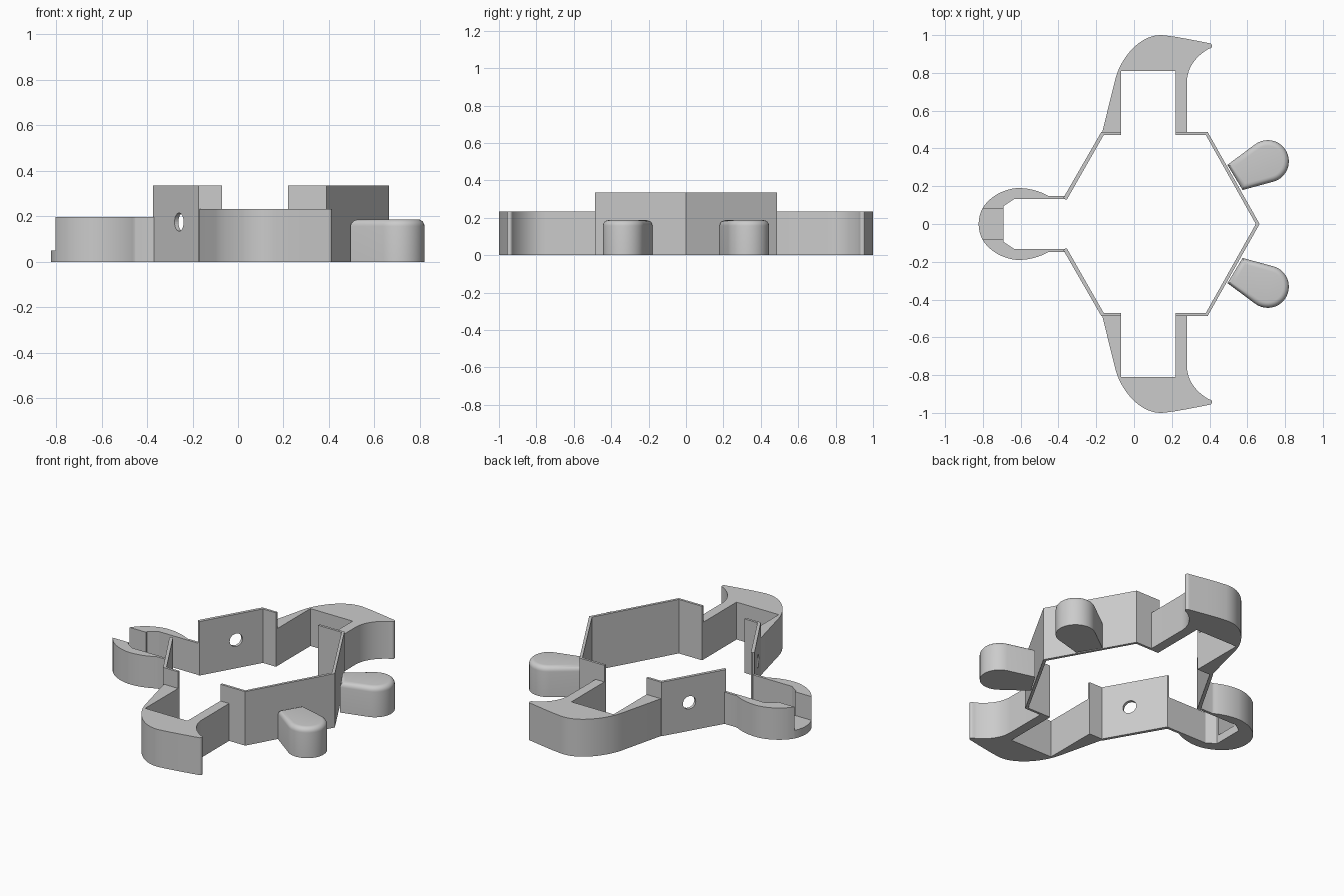
import bpy, bmesh, math
from mathutils import Vector

cube = bpy.data.objects.get("Cube")
if cube:
    bpy.data.objects.remove(cube, do_unlink=True)

grey = bpy.data.materials.new("plain grey")
grey.use_nodes = True
COLOUR = (0.6, 0.6, 0.6, 1)
grey.diffuse_color = COLOUR
grey.node_tree.nodes["Principled BSDF"].inputs["Base Color"].default_value = COLOUR


def bezier(a, b, c, d, n=14):
    """Points along a cubic curve, both ends included."""
    a, b, c, d = map(Vector, (a, b, c, d))
    return [tuple(a * (1-t)**3 + b * 3*t*(1-t)**2 + c * 3*t*t*(1-t) + d * t**3)
            for t in (i / n for i in range(n + 1))]


def arc(cx, cy, r, a0, a1, n=20):
    return [(cx + r * math.cos(math.radians(a0 + (a1 - a0) * i / n)),
             cy + r * math.sin(math.radians(a0 + (a1 - a0) * i / n)))
            for i in range(n + 1)]


def prism(name, outline, height, side=1, round_top=0):
    """Extrude a plan outline up from the ground; side=-1 flips it in y."""
    bm = bmesh.new()
    face = bm.faces.new([bm.verts.new((x, y * side, 0)) for x, y in outline])
    out = bmesh.ops.extrude_face_region(bm, geom=[face])
    top = [v for v in out["geom"] if isinstance(v, bmesh.types.BMVert)]
    bmesh.ops.translate(bm, verts=top, vec=(0, 0, height))
    bmesh.ops.recalc_face_normals(bm, faces=bm.faces[:])
    if round_top:
        rim = [e for e in bm.edges if all(v.co.z > height - 1e-4 for v in e.verts)]
        bmesh.ops.bevel(bm, geom=rim, offset=round_top, segments=6,
                        profile=0.5, affect="EDGES")
    mesh = bpy.data.meshes.new(name)
    bm.to_mesh(mesh)
    bm.free()
    mesh.materials.append(grey)
    obj = bpy.data.objects.new(name, mesh)
    bpy.context.collection.objects.link(obj)
    bpy.ops.object.select_all(action="DESELECT")
    obj.select_set(True)
    bpy.context.view_layer.objects.active = obj
    bpy.ops.object.shade_smooth_by_angle(angle=math.radians(30))
    return obj


def drill(wall, x, y, z, radius, direction):
    """Cut a round hole through a wall."""
    bpy.ops.mesh.primitive_cylinder_add(vertices=32, radius=radius, depth=0.2, location=(x, y, z))
    cutter = bpy.context.object
    cutter.name = wall.name + "_hole_cutter"
    cutter.rotation_euler = Vector(direction).to_track_quat("Z", "Y").to_euler()
    cutter.data.materials.append(grey)
    mod = wall.modifiers.new("hole", "BOOLEAN")
    mod.object, mod.operation, mod.solver = cutter, "DIFFERENCE", "EXACT"
    bpy.context.view_layer.objects.active = wall
    bpy.ops.object.modifier_apply(modifier=mod.name)
    bpy.data.objects.remove(cutter, do_unlink=True)


# Plan outlines of the +y half
rear_wall = [(0.665, 0), (0.39, 0.487), (0.22, 0.487), (0.22, 0.472),
             (0.38, 0.472), (0.645, 0)]
front_wall = [(-0.07, 0.487), (-0.173, 0.487), (-0.373, 0.14), (-0.365, 0.13),
              (-0.355, 0.13), (-0.16, 0.472), (-0.07, 0.472)]
flipper = ([(-0.17, 0.48)]
           + bezier((-0.098, 0.77), (-0.07, 0.88), (0.03, 1.0), (0.14, 1.0))
           + bezier((0.16, 0.999), (0.24, 0.99), (0.32, 0.972), (0.395, 0.958), 4)
           + arc(0.398, 0.943, 0.015, 60, -60, 6)
           + bezier((0.395, 0.927), (0.33, 0.89), (0.28, 0.83), (0.28, 0.75))
           + [(0.28, 0.48), (0.22, 0.48), (0.22, 0.81), (-0.07, 0.81), (-0.07, 0.48)])
hind_leg = [(0.575, 0.18)] + arc(0.708, 0.332, 0.112, -72, 128) + [(0.495, 0.313)]
head_side = ([(-0.36, 0.132), (-0.36, 0.148), (-0.45, 0.148)]
             + bezier((-0.455, 0.149), (-0.50, 0.175), (-0.555, 0.19), (-0.61, 0.19))
             + bezier((-0.62, 0.19), (-0.69, 0.185), (-0.765, 0.145), (-0.802, 0.083))
             + [(-0.69, 0.083), (-0.69, 0.095), (-0.635, 0.132)])
chin = bezier((-0.802, 0.083), (-0.829, 0.03), (-0.829, -0.03), (-0.802, -0.083))
chin += [(-0.69, -0.083), (-0.69, 0.083)]

# Both halves
for tag, s in (("left", 1), ("right", -1)):
    # "left" and "right" follow the sign of y here as the two body halves
    half = "back" if s == 1 else "front"
    prism(half + "_rear_shell_wall", rear_wall, 0.335, s)
    wall = prism(half + "_head_shell_wall", front_wall, 0.335, s)
    drill(wall, -0.255, 0.335 * s, 0.175, 0.04, (-0.866, 0.5 * s, 0))
    prism(half + "_flipper", flipper, 0.232, s)
    prism(half + "_hind_leg", hind_leg, 0.187, s, round_top=0.03)
    prism(half + "_head_side", head_side, 0.197, s)

# Low bridge joining the two head sides
prism("chin_bridge", chin, 0.05)
